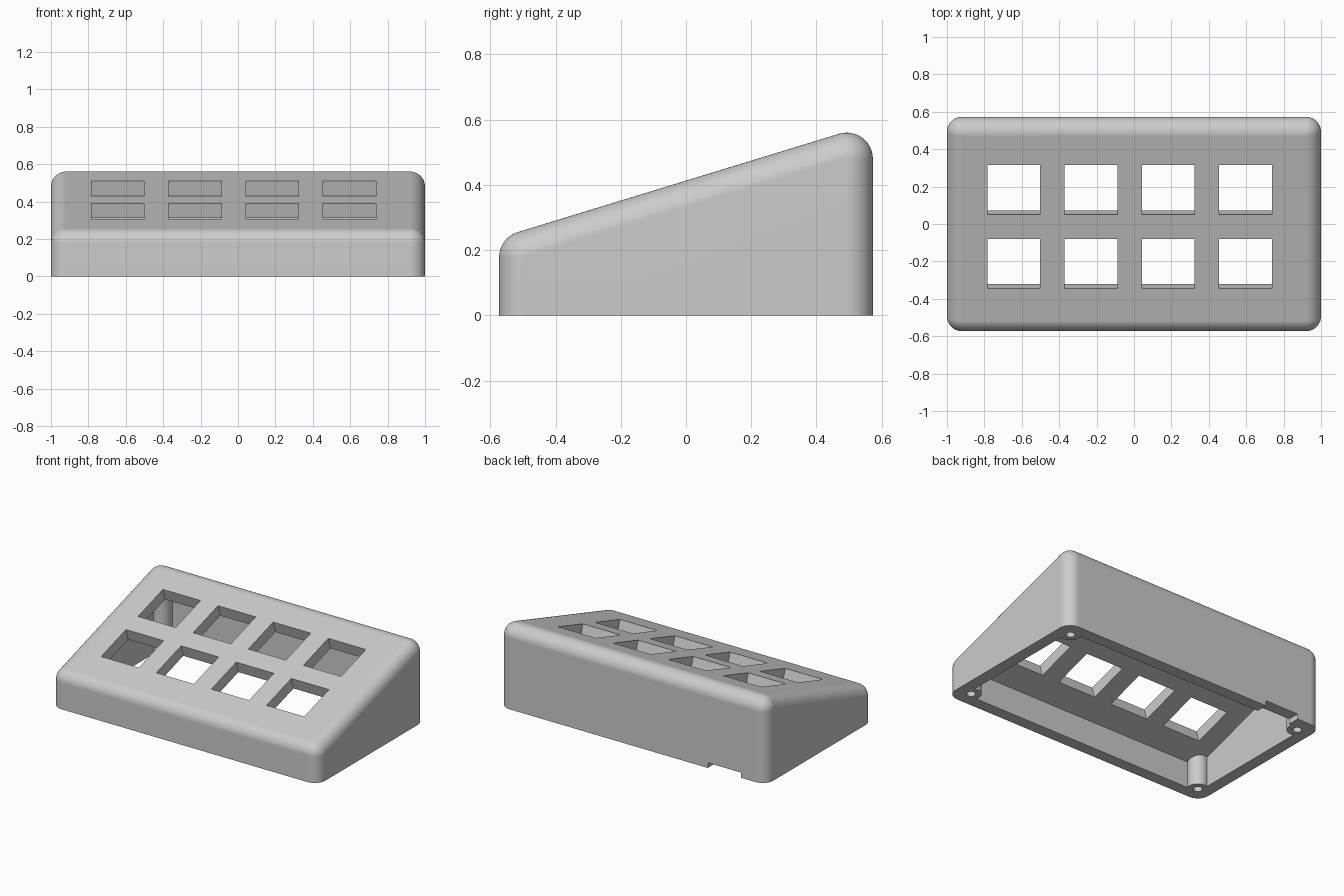
import bpy, bmesh, math
from mathutils import Vector, Matrix

cube = bpy.data.objects.get("Cube")
if cube:
    bpy.data.objects.remove(cube, do_unlink=True)

HX, HY, R = 1.0, 0.573, 0.08          # half width, half depth, edge radius
SLOPE, Z0 = 0.306, 0.413              # top plane: z = Z0 + SLOPE * y
ANG = math.atan(SLOPE)
NORMAL = Vector((0, -math.sin(ANG), math.cos(ANG)))
IX, IY = HX - R, HY - R               # inner wall position


def top_z(y):
    return Z0 + SLOPE * y


def make_object(name, bm):
    bmesh.ops.recalc_face_normals(bm, faces=bm.faces[:])
    mesh = bpy.data.meshes.new(name)
    bm.to_mesh(mesh)
    bm.free()
    obj = bpy.data.objects.new(name, mesh)
    bpy.context.collection.objects.link(obj)
    return obj


def hull(name, points):
    bm = bmesh.new()
    for p in points:
        bm.verts.new(p)
    out = bmesh.ops.convex_hull(bm, input=bm.verts[:])
    loose = {v for v in out["geom_interior"] + out["geom_unused"]
             if isinstance(v, bmesh.types.BMVert) and v.is_valid}
    bmesh.ops.delete(bm, geom=list(loose), context='VERTS')
    bmesh.ops.dissolve_limit(bm, angle_limit=math.radians(0.3),
                             verts=bm.verts[:], edges=bm.edges[:])
    return make_object(name, bm)


def boxes(name, items):
    # each item: centre, size, tilt about x
    bm = bmesh.new()
    for centre, size, tilt in items:
        m = (Matrix.Translation(centre) @ Matrix.Rotation(tilt, 4, 'X')
             @ Matrix.Diagonal((*size, 1)))
        bmesh.ops.create_cube(bm, size=1, matrix=m)
    return make_object(name, bm)


def cylinders(name, radius, z_low, z_high):
    # one upright cylinder in each corner
    bm = bmesh.new()
    for sx in (-1, 1):
        for sy in (-1, 1):
            m = Matrix.Translation((sx * 0.898, sy * 0.469, (z_low + z_high) / 2))
            bmesh.ops.create_cone(bm, cap_ends=True, segments=32, radius1=radius,
                                  radius2=radius, depth=z_high - z_low, matrix=m)
    return make_object(name, bm)


def cut(target, cutter):
    cutter.hide_render = True
    mod = target.modifiers.new("cut", 'BOOLEAN')
    mod.operation, mod.solver, mod.object = 'DIFFERENCE', 'EXACT', cutter
    bpy.context.view_layer.update()
    graph = bpy.context.evaluated_depsgraph_get()
    mesh = bpy.data.meshes.new_from_object(target.evaluated_get(graph))
    target.modifiers.clear()
    target.data = mesh
    bpy.data.objects.remove(cutter, do_unlink=True)


# Wedge body: hull of four rounded corners over a rounded footprint
outer, inner = [], []
SEG, RINGS = 48, 10
for sx in (-1, 1):
    for sy in (-1, 1):
        c = Vector((sx * IX, sy * IY, top_z(sy * IY) - R / math.cos(ANG)))
        outer += [c + NORMAL * R]
        for i in range(SEG):
            a = math.tau * i / SEG
            d = Vector((math.cos(a), math.sin(a), 0))
            outer.append(Vector((c.x, c.y, 0)) + d * R)
            for j in range(RINGS):
                lat = math.pi / 2 * j / RINGS
                outer.append(c + d * R * math.cos(lat) + Vector((0, 0, R * math.sin(lat))))
        outer.append(c + Vector((0, 0, R)))
        inner += [c, Vector((c.x, c.y, -0.1))]
housing = hull("sloped_housing", outer)

# Open-bottomed hollow that leaves the corner screw posts standing
cavity = hull("cavity_cutter", inner)
cut(cavity, cylinders("post_shape", 0.065, -0.2, 0.8))
cut(housing, cavity)

# Two rows of four square openings, square to the sloped top
openings = [(Vector((-0.023 + (i - 1.5) * 0.413, y, top_z(y))), (0.282, 0.278, 0.3), ANG)
            for i in range(4) for y in (-0.2125, 0.1825)]
cut(housing, boxes("opening_cutter", openings))

# Screw holes and cable notch under the back wall
cut(housing, cylinders("screw_cutter", 0.028, -0.1, 0.15))
cut(housing, boxes("notch_cutter", [(Vector((-0.69, 0.56, 0)), (0.25, 0.2, 0.07), 0)]))

# Plain grey plastic
grey = bpy.data.materials.new("grey_plastic")
grey.use_nodes = True
colour = (0.6, 0.6, 0.6, 1)
grey.diffuse_color = colour
grey.node_tree.nodes["Principled BSDF"].inputs["Base Color"].default_value = colour
housing.data.materials.clear()
housing.data.materials.append(grey)

# Smooth rounded edges, flat panels
bpy.ops.object.select_all(action='DESELECT')
housing.select_set(True)
bpy.context.view_layer.objects.active = housing
bpy.ops.object.shade_smooth_by_angle(angle=math.radians(30))
weighted = housing.modifiers.new("even_shading", 'WEIGHTED_NORMAL')
weighted.keep_sharp = True
